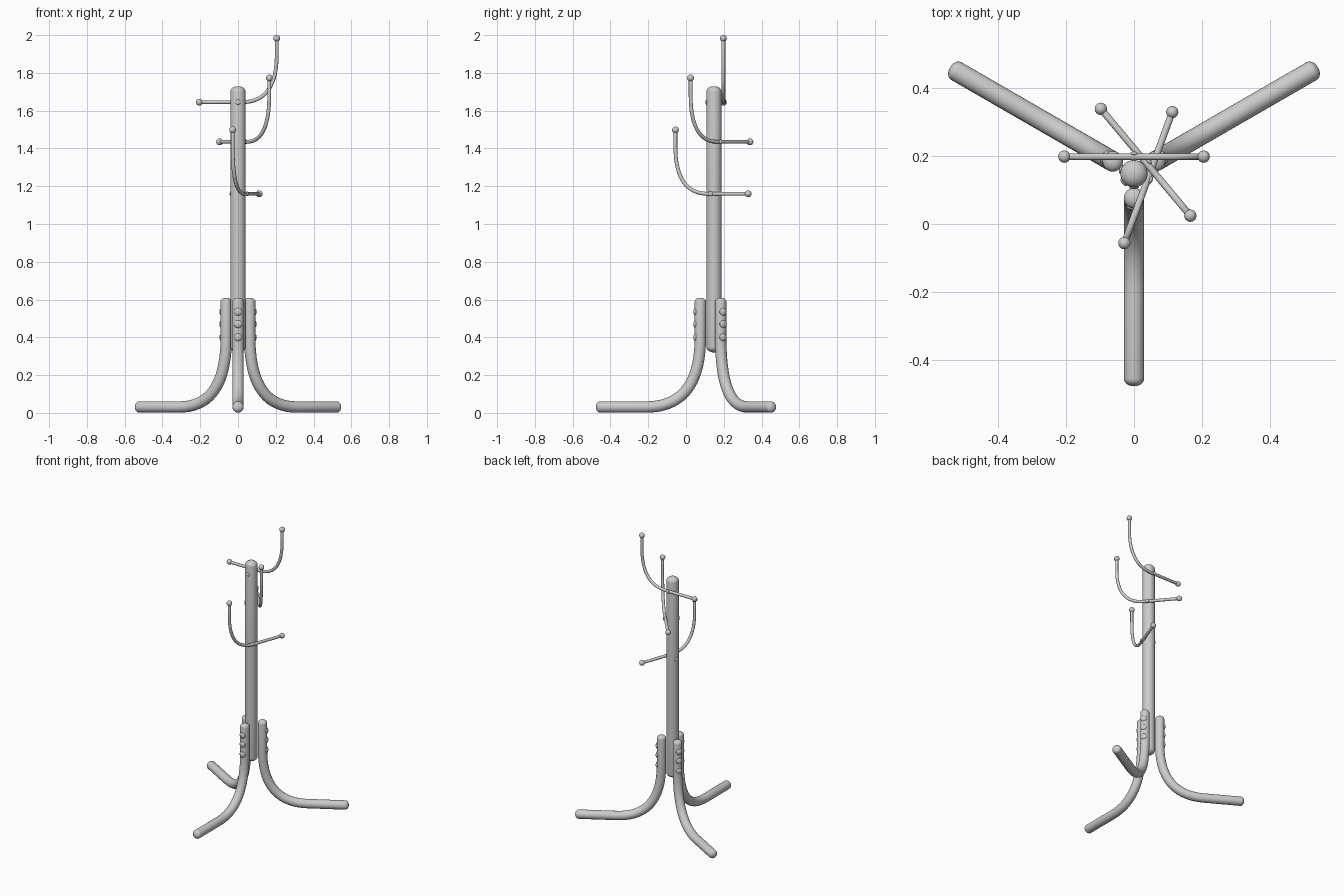
import bpy, bmesh, math
from mathutils import Vector, Matrix

if "Cube" in bpy.data.objects:
    bpy.data.objects.remove(bpy.data.objects["Cube"])

PX, PY = 0.0, 0.148      # pole axis
POLE_R, LEG_R, ROD_R = 0.04, 0.03, 0.01


def finish(bm, name, matrix):
    bmesh.ops.recalc_face_normals(bm, faces=bm.faces)
    me = bpy.data.meshes.new(name)
    bm.to_mesh(me)
    bm.free()
    for p in me.polygons:
        p.use_smooth = True
    ob = bpy.data.objects.new(name, me)
    bpy.context.collection.objects.link(ob)
    ob.matrix_world = matrix
    return ob


def tube(bm, path, radius, dome, seg=24):
    """Sweep a circle along a path in the local XZ plane, with domed ends."""
    pts = [Vector((u, 0, z)) for u, z in path]
    n = len(pts)
    tan = [(pts[min(i + 1, n - 1)] - pts[max(i - 1, 0)]).normalized() for i in range(n)]
    steps = [math.pi / 2 * k / 6 for k in range(6)]
    stations = []
    for a in reversed(steps):
        stations.append((pts[0] + tan[0] * dome * (1 - math.sin(a)), tan[0], radius * math.cos(a)))
    stations += [(pts[i], tan[i], radius) for i in range(1, n - 1)]
    for a in steps:
        stations.append((pts[-1] - tan[-1] * dome * (1 - math.sin(a)), tan[-1], radius * math.cos(a)))
    side = Vector((0, 1, 0))
    rings = []
    for c, t, r in stations:
        nrm = side.cross(t)
        rings.append([bm.verts.new(c + r * (side * math.cos(2 * math.pi * k / seg)
                                            + nrm * math.sin(2 * math.pi * k / seg)))
                      for k in range(seg)])
    for a, b in zip(rings, rings[1:]):
        for k in range(seg):
            j = (k + 1) % seg
            bm.faces.new((a[k], a[j], b[j], b[k]))
    bm.faces.new(rings[0])
    bm.faces.new(rings[-1])


def bend(a, c, b, n=18):
    """Quadratic curve from a to b with control point c."""
    return [tuple((1 - t) ** 2 * a[i] + 2 * t * (1 - t) * c[i] + t * t * b[i] for i in (0, 1))
            for t in (k / n for k in range(n + 1))]


def ball(bm, loc, size):
    m = Matrix.Translation(loc) @ Matrix.Diagonal((*size, 1))
    bmesh.ops.create_uvsphere(bm, u_segments=20, v_segments=12, radius=1, matrix=m)


# Pole
bm = bmesh.new()
tube(bm, [(0, 0.32), (0, 0.6), (0, 1.2), (0, 1.73)], POLE_R, 0.03, 32)
finish(bm, "pole", Matrix.Translation((PX, PY, 0)))

# Legs with their bolts, local +X points outward
leg_path = [(0.072, 0.61)] + bend((0.072, 0.40), (0.072, 0.031), (0.36, 0.031)) + [(0.625, 0.031)]
for name, deg in (("front", -90), ("right", 30), ("left", 150)):
    m = Matrix.Translation((PX, PY, 0)) @ Matrix.Rotation(math.radians(deg), 4, 'Z')
    bm = bmesh.new()
    tube(bm, leg_path, LEG_R, 0.022)
    finish(bm, name + "_leg", m)
    bm = bmesh.new()
    for z in (0.40, 0.47, 0.535):
        ball(bm, (0.098, 0, z), (0.011, 0.021, 0.021))
    finish(bm, name + "_leg_bolts", m)

# Hooks: a rod past the side of the pole, one end straight, the other curving up
hook_path = [(-0.205, 0)] + bend((0.02, 0), (0.205, 0), (0.205, 0.25)) + [(0.205, 0.338)]
hooks = (("top", 1.645, (-0.205, 0.198), (0.205, 0.198)),
         ("middle", 1.435, (-0.097, 0.338), (0.165, 0.025)),
         ("lower", 1.16, (0.112, 0.328), (-0.028, -0.055)))
for name, z, low, high in hooks:
    a, b = Vector((*low, z)), Vector((*high, z))
    d = b - a
    mid = (a + b) / 2
    m = Matrix.Translation(mid) @ Matrix.Rotation(math.atan2(d.y, d.x), 4, 'Z')
    bm = bmesh.new()
    tube(bm, hook_path, ROD_R, 0.004, 16)
    for u, h in ((-0.205, 0), (0.205, 0.338)):
        ball(bm, (u, 0, h), (0.018, 0.018, 0.018))
    finish(bm, name + "_hook", m)
    # Screw through rod and pole, heads on both sides
    c = m.inverted() @ Vector((PX, PY, z))
    s = -1 if c.y > 0 else 1
    bm = bmesh.new()
    ball(bm, (c.x, s * 0.009, 0), (0.012, 0.006, 0.012))
    ball(bm, (c.x, c.y - s * POLE_R, 0), (0.014, 0.005, 0.014))
    finish(bm, name + "_hook_screw", m)
